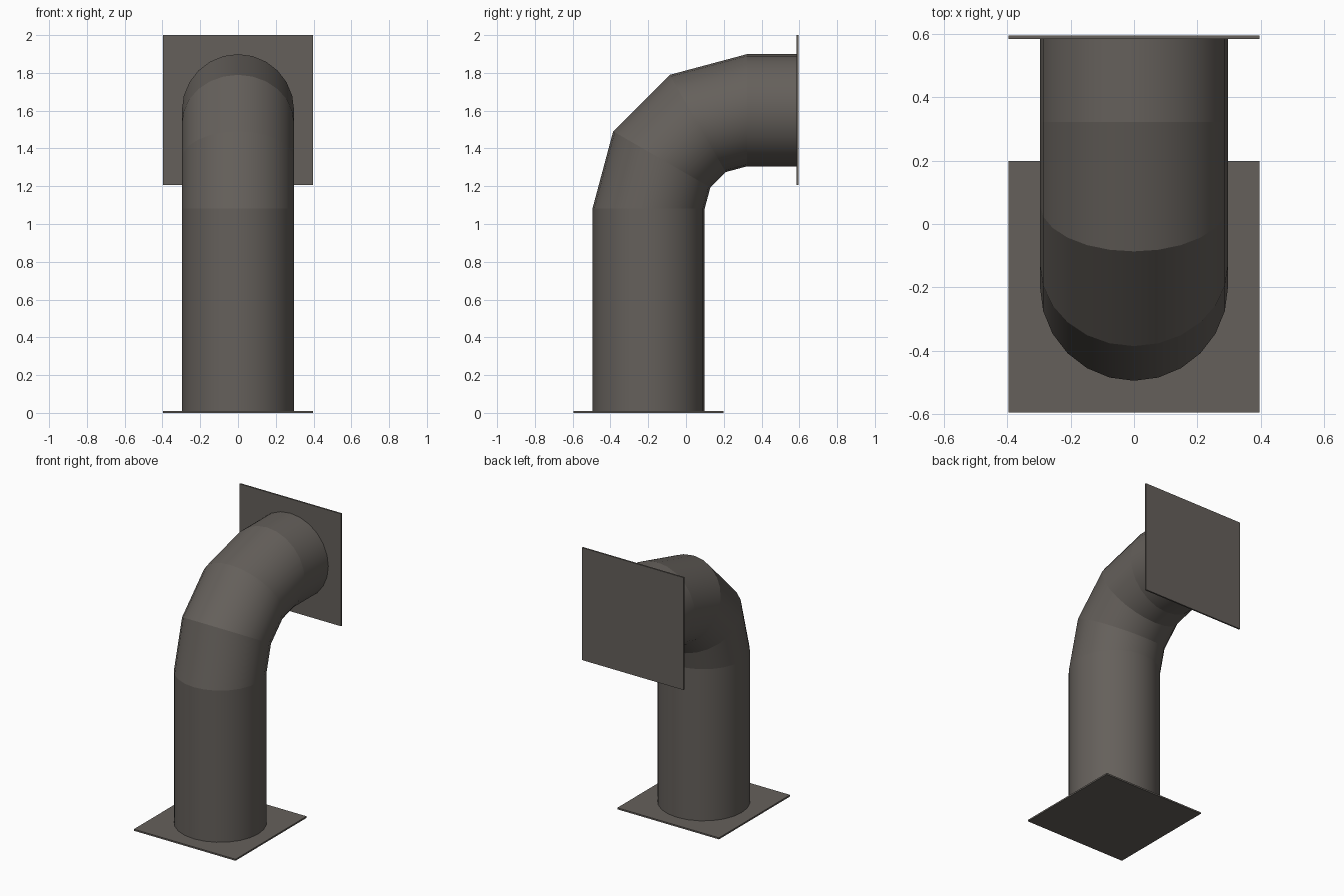
import bpy, bmesh, math
from mathutils import Vector

cube = bpy.data.objects.get("Cube")
if cube:
    bpy.data.objects.remove(cube, do_unlink=True)

steel = bpy.data.materials.new("dark_warm_grey")
steel.use_nodes = True
colour = (0.13, 0.117, 0.105, 1)
steel.diffuse_color = colour
steel.node_tree.nodes["Principled BSDF"].inputs["Base Color"].default_value = colour

SIDES = 24
RADIUS = 0.297
BEND = 0.52                       # centreline radius of the elbow
PIPE_Y, BEND_Z = -0.198, 1.082    # upright axis and start of the elbow
PLATE, THICK = 0.794, 0.011


def add_object(name, bm):
    bmesh.ops.recalc_face_normals(bm, faces=bm.faces)
    mesh = bpy.data.meshes.new(name)
    bm.to_mesh(mesh)
    bm.free()
    mesh.materials.append(steel)
    obj = bpy.data.objects.new(name, mesh)
    bpy.context.collection.objects.link(obj)
    return obj


def flange(name, size, centre):
    bm = bmesh.new()
    bmesh.ops.create_cube(bm, size=1)
    bmesh.ops.scale(bm, vec=size, verts=bm.verts)
    bmesh.ops.translate(bm, vec=centre, verts=bm.verts)
    return add_object(name, bm)


# Pipe: rings along an upright run, a three-segment elbow and a level run
pivot = Vector((0, PIPE_Y + BEND, BEND_Z))
stations = [(Vector((0, PIPE_Y, THICK / 2)), 0)]
for step in range(4):
    a = math.radians(30 * step)
    stations.append((pivot + BEND * Vector((0, -math.cos(a), math.sin(a))), a))
stations.append((Vector((0, 0.59, BEND_Z + BEND)), math.pi / 2))

bm = bmesh.new()
rings = []
for centre, a in stations:
    outward = Vector((0, -math.cos(a), math.sin(a)))
    ring = []
    for i in range(SIDES):
        t = math.tau * i / SIDES
        ring.append(bm.verts.new(
            centre + RADIUS * (math.cos(t) * outward + Vector((math.sin(t), 0, 0)))))
    rings.append(ring)
for low, high in zip(rings, rings[1:]):
    for i in range(SIDES):
        j = (i + 1) % SIDES
        face = bm.faces.new((low[i], low[j], high[j], high[i]))
        face.smooth = True
# Crisp seams between the segments, smooth around each one
for ring in rings:
    for i in range(SIDES):
        bm.edges.get((ring[i], ring[(i + 1) % SIDES])).smooth = False
add_object("elbow_pipe", bm)

# Square mounting plates at both ends
flange("base_plate", (PLATE, PLATE, THICK), (0, PIPE_Y, THICK / 2))
flange("wall_plate", (PLATE, THICK, PLATE),
       (0, 0.595 - THICK / 2, 2 - PLATE / 2))
